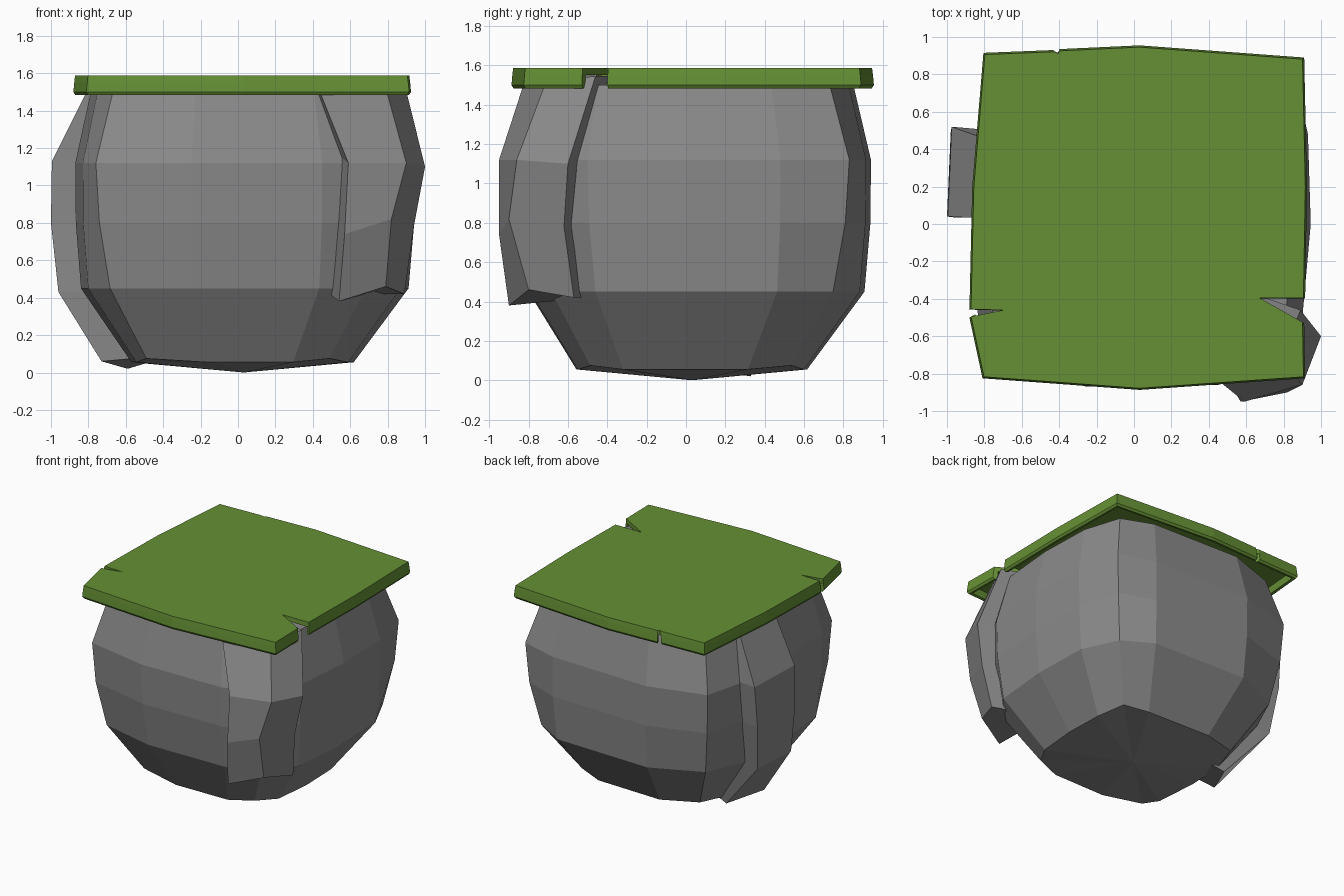
import bpy, bmesh

if "Cube" in bpy.data.objects:
    bpy.data.objects.remove(bpy.data.objects["Cube"])


def material(name, rgb):
    m = bpy.data.materials.new(name)
    m.diffuse_color = (*rgb, 1)
    m.use_nodes = True
    m.node_tree.nodes["Principled BSDF"].inputs["Base Color"].default_value = m.diffuse_color
    return m


STONE = material("stone grey", (0.255, 0.255, 0.255))
GRASS = material("grass green", (0.132, 0.28, 0.035))


def loft(bm, rings, tip=None):
    """Join closed rings of points; cap both ends (start may fan to a tip)."""
    vs = [[bm.verts.new(p) for p in r] for r in rings]
    n = len(vs[0])
    for a, b in zip(vs, vs[1:]):
        for i in range(n):
            j = (i + 1) % n
            bm.faces.new((a[i], a[j], b[j], b[i]))
    bm.faces.new(vs[-1])
    if tip:
        t = bm.verts.new(tip)
        for i in range(n):
            bm.faces.new((vs[0][(i + 1) % n], vs[0][i], t))
    else:
        bm.faces.new(vs[0][::-1])


def finish(bm, name, mat):
    bmesh.ops.recalc_face_normals(bm, faces=bm.faces)
    me = bpy.data.meshes.new(name)
    bm.to_mesh(me)
    bm.free()
    me.materials.append(mat)
    ob = bpy.data.objects.new(name, me)
    bpy.context.collection.objects.link(ob)
    return ob


# Main boulder: one footprint; sides, corners and front each scale with height
plan = [(-.76, -.77), (-.25, -.87), (.45, -.86), (.76, -.76), (.9, -.5), (.945, 0), (.93, .48),
        (.85, .83), (.55, .915), (-.3, .94), (-.76, .81), (-.85, .45), (-.87, 0), (-.83, -.55)]
corners = {0, 3, 7, 10}
levels = [(.055, .655, .645, .64), (.45, .965, .9, .92), (.8, .997, .975, .985),
          (1.12, 1, 1, 1), (1.5, .905, .88, .9)]  # height, side, corner, front
rings = []
for z, side, corner, front in levels:
    ring_pts = []
    for i, (x, y) in enumerate(plan):
        s = corner if i in corners else side
        sy = min(s, front) if y < -.2 else s
        lift = .02 if z < .1 and i in corners else 0
        ring_pts.append((x * s, y * sy, z + lift))
    rings.append(ring_pts)
bm = bmesh.new()
loft(bm, rings, tip=(.03, .03, 0))
finish(bm, "boulder", STONE)

# Slab on the front right corner: left edge, corner, right edge, then buried points
sections = [
    [(.54, -.90, .38), (.79, -.80, .46), (.89, -.57, .42)],
    [(.57, -.95, .74), (.82, -.90, .82), (.94, -.62, .78)],
    [(.59, -.95, 1.12), (.90, -.86, 1.12), (1.0, -.60, 1.10)],
    [(.43, -.82, 1.52), (.79, -.71, 1.52), (.89, -.46, 1.545)]]
bm = bmesh.new()
loft(bm, [[l, c, r, (r[0] - .2, r[1] + .07, r[2]), (l[0] - .05, l[1] + .2, l[2] + .04)]
          for l, c, r in sections])
finish(bm, "corner_slab", STONE)

# Slab on the left side: slanted foot, then height, outer x, front y, back y
rings = [[(-.73, .05, .06), (-.59, .33, .02), (-.49, .31, .05), (-.5, .05, .08)]]
for z, x, y0, y1 in [(.43, -.96, .035, .43), (.8, -1, .04, .49),
                     (1.13, -.995, .04, .52), (1.52, -.8, .03, .45)]:
    rings.append([(x, y0, z), (x + .02, y1, z), (x + .25, y1 - .02, z), (x + .25, y0, z)])
bm = bmesh.new()
loft(bm, rings)
finish(bm, "side_slab", STONE)

# Grass cap: outline runs between three notches, each with a tip
runs = [[(.915, -.4), (.925, .2), (.91, .89), (.03, .955), (-.4, .935)],
        [(-.43, .93), (-.805, .915), (-.865, .2), (-.88, -.46)],
        [(-.88, -.5), (-.81, -.825), (.03, -.887), (.915, -.825), (.91, -.53)]]
tips = [(-.41, .92), (-.705, -.465), (.68, -.4)]
outline = []
for run, tip in zip(runs, tips):
    outline += run + [tip]
bm = bmesh.new()
loft(bm, [[(x * s, y * s, z) for x, y in outline] for s, z in ((.995, 1.55), (.99, 1.587))])
# hanging rim below the plate
rim = ((.995, 1.55), (1, 1.5), (.988, 1.483), (.965, 1.487), (.965, 1.55))
for run in runs:
    loft(bm, [[(x * s, y * s, z) for s, z in rim] for x, y in run])
finish(bm, "grass_cap", GRASS)
